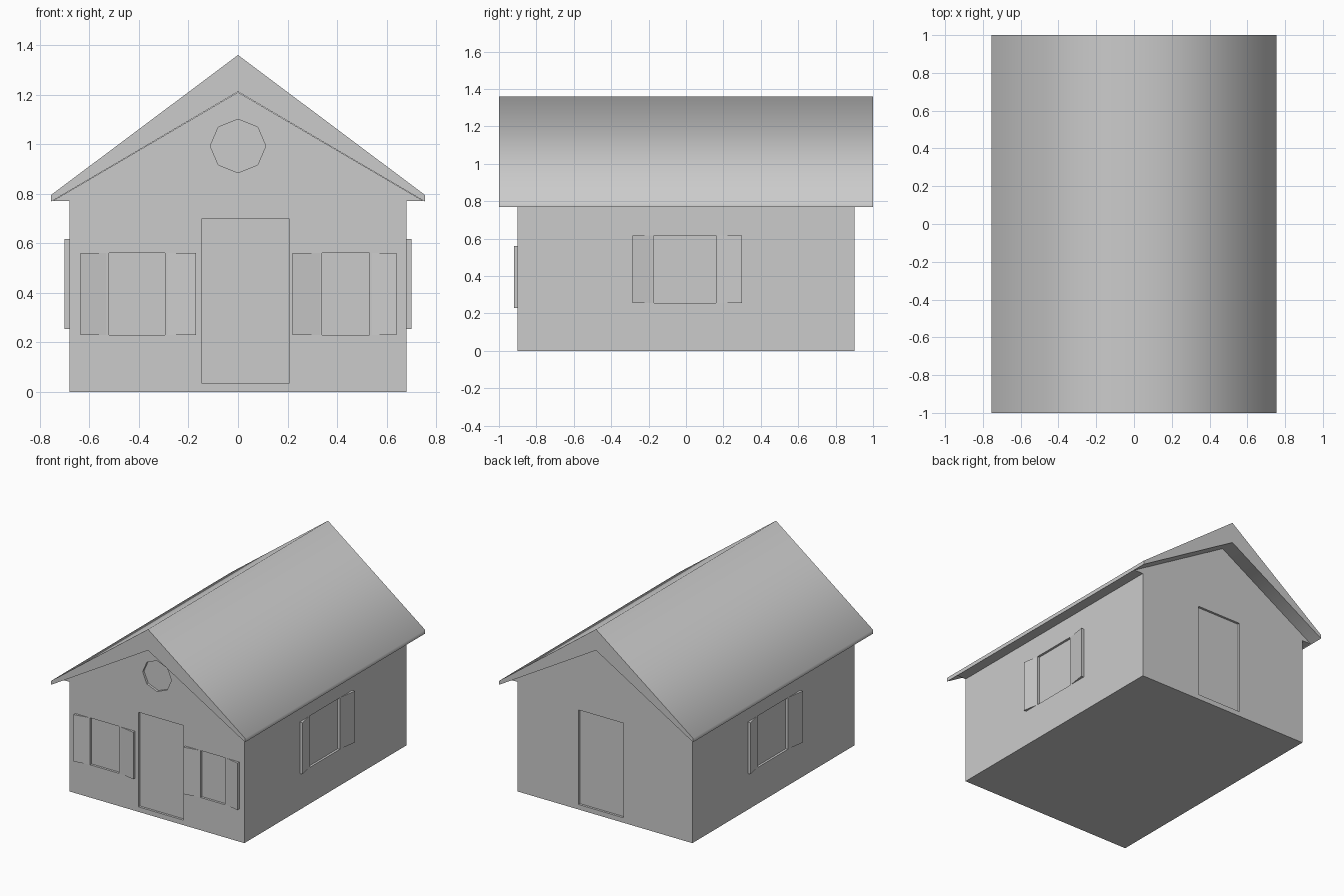
import bpy
from math import pi, radians, sin, cos
from mathutils import Matrix, Vector

if "Cube" in bpy.data.objects:
    bpy.data.objects.remove(bpy.data.objects["Cube"])

WX, WY = 0.68, 0.90          # half width and half depth of the walls
WALL_TOP = 0.77
INSET, CUT = 0.016, 0.05     # visible recess depth, full cut depth

# Each wall uses a local frame (u to the right, outward = -y), turned about z
WALLS = {"front": (0, WY), "back": (pi, WY),
         "right": (pi / 2, WX), "left": (-pi / 2, WX)}


def prism(name, points, offset, side=None):
    """Extrude a closed loop of 3D points along offset, turned onto a wall."""
    offset = Vector(offset)
    a = [Vector(p) for p in points]
    n = len(a)
    faces = [tuple(range(n)), tuple(reversed(range(n, 2 * n)))]
    faces += [(i, n + i, n + (i + 1) % n, (i + 1) % n) for i in range(n)]
    mesh = bpy.data.meshes.new(name)
    mesh.from_pydata(a + [p + offset for p in a], [], faces)
    # make all faces point outward
    import bmesh
    bm = bmesh.new()
    bm.from_mesh(mesh)
    bmesh.ops.recalc_face_normals(bm, faces=bm.faces)
    bm.to_mesh(mesh)
    bm.free()
    if side:
        mesh.transform(Matrix.Rotation(WALLS[side][0], 4, 'Z'))
    ob = bpy.data.objects.new(name, mesh)
    bpy.context.collection.objects.link(ob)
    return ob


def box(name, u0, u1, z0, z1, y0, y1, side=None):
    loop = [(u0, y0, z0), (u1, y0, z0), (u1, y0, z1), (u0, y0, z1)]
    return prism(name, loop, (0, y1 - y0, 0), side)


def cut(target, cutter):
    mod = target.modifiers.new("recess", 'BOOLEAN')
    mod.operation, mod.solver, mod.object = 'DIFFERENCE', 'EXACT', cutter
    cutter.hide_render = True
    bpy.context.view_layer.objects.active = target
    bpy.ops.object.modifier_apply(modifier=mod.name)
    bpy.data.objects.remove(cutter)


def opening(name, side, u0, u1, z0, z1):
    """Cut a hole in the wall and set a panel slightly back inside it."""
    face = -WALLS[side][1]
    cut(walls, box("cutter", u0, u1, z0, z1, face - 0.1, face + CUT, side))
    box(name, u0, u1, z0, z1, face + INSET, face + CUT, side)


def shutter(name, side, outer, inner, z0, z1):
    """Wedge that stands out at its outer edge and dies into the wall."""
    face = -WALLS[side][1]
    loop = [(outer, face, z0), (outer, face - 0.02, z0), (inner, face, z0)]
    prism(name, loop, (0, 0, z1 - z0), side)


# Floor slab and walls
box("floor_slab", -WX, WX, 0, 0.035, -WY, WY)
walls = box("walls", -WX, WX, 0.035, WALL_TOP, -WY, WY)

# Doors
opening("front_door", "front", -0.145, 0.205, 0.035, 0.70)
opening("back_door", "back", -0.205, 0.145, 0.035, 0.70)

# Windows with a shutter on each side
windows = [
    ("front_left", "front", -0.52, -0.295, 0.23, 0.56, -0.635, -0.17),
    ("front_right", "front", 0.34, 0.53, 0.23, 0.56, 0.22, 0.64),
    ("right", "right", -0.17, 0.16, 0.255, 0.617, -0.285, 0.30),
    ("left", "left", -0.17, 0.16, 0.255, 0.617, -0.285, 0.30),
]
for name, side, u0, u1, z0, z1, s0, s1 in windows:
    opening(name + "_window", side, u0, u1, z0, z1)
    shutter(name + "_shutter_a", side, s0, u0 - 0.01, z0, z1)
    shutter(name + "_shutter_b", side, s1, u1 + 0.01, z0, z1)

# Gable block with a recessed octagonal window in front
gable = prism("gable", [(-0.75, -WY, WALL_TOP), (0.75, -WY, WALL_TOP), (0, -WY, 1.21)],
              (0, 2 * WY, 0))


def octagon(y):
    return [(0.112 * cos(i * pi / 4), y, 0.993 + 0.108 * sin(i * pi / 4)) for i in range(8)]


cut(gable, prism("cutter", octagon(-WY - 0.1), (0, 0.1 + CUT, 0)))
prism("round_window", octagon(-WY + INSET), (0, CUT - INSET, 0))

# Roof, thick at the ridge and thin at the eaves, softly shaded over the ridge
profile = [(-0.755, 0.768), (0, 1.212), (0.755, 0.768), (0.755, 0.795), (0, 1.36), (-0.755, 0.795)]
roof = prism("roof", [(x, -1, z) for x, z in profile], (0, 2, 0))
bpy.ops.object.select_all(action='DESELECT')
roof.select_set(True)
bpy.context.view_layer.objects.active = roof
bpy.ops.object.shade_smooth_by_angle(angle=radians(80))
